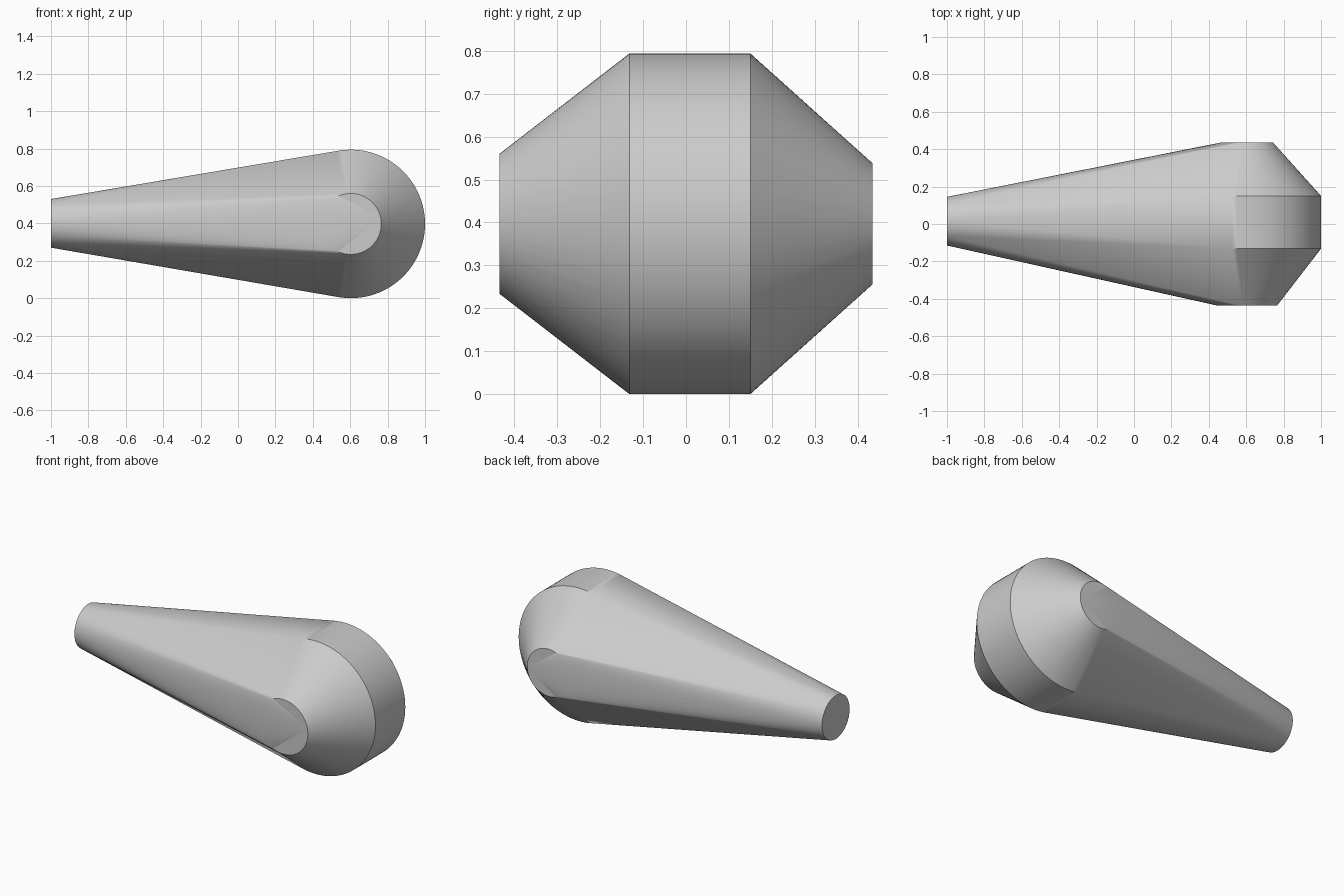
import bpy, bmesh, math
from mathutils import Vector

cube = bpy.data.objects.get("Cube")
if cube:
    bpy.data.objects.remove(cube)

SEGMENTS = 96
HEAD_X, AXIS_Z = 0.603, 0.397

# One plain grey for the whole body
grey = bpy.data.materials.new("plain grey")
grey.use_nodes = True
colour = (0.6, 0.6, 0.6, 1)
grey.diffuse_color = colour
grey.node_tree.nodes["Principled BSDF"].inputs["Base Color"].default_value = colour


def add_ring(bm, centre, radius, across):
    """Circle of vertices in the plane of the 'across' direction and z."""
    for i in range(SEGMENTS):
        a = math.tau * i / SEGMENTS
        bm.verts.new(centre + radius * (math.cos(a) * across + math.sin(a) * Vector((0, 0, 1))))


bm = bmesh.new()

# Bevelled drum head, lying along y
for y, radius in ((-0.435, 0.163), (-0.132, 0.397), (0.15, 0.397), (0.435, 0.141)):
    add_ring(bm, Vector((HEAD_X, y, AXIS_Z)), radius, Vector((1, 0, 0)))

# Small round tip of the tapering handle
add_ring(bm, Vector((-1, 0.015, 0.4)), 0.13, Vector((0, 1, 0)))

# Stretch one skin over head and tip
hull = bmesh.ops.convex_hull(bm, input=bm.verts[:])
loose = [v for v in bm.verts if not v.link_faces]
bmesh.ops.delete(bm, geom=loose, context='VERTS')
bmesh.ops.recalc_face_normals(bm, faces=bm.faces[:])

mesh = bpy.data.meshes.new("tapered_body")
bm.to_mesh(mesh)
bm.free()
mesh.materials.append(grey)
body = bpy.data.objects.new("tapered_body", mesh)
bpy.context.collection.objects.link(body)

# Smooth skin with crisp rims
bpy.ops.object.select_all(action='DESELECT')
body.select_set(True)
bpy.context.view_layer.objects.active = body
bpy.ops.object.shade_smooth_by_angle(angle=math.radians(30))
